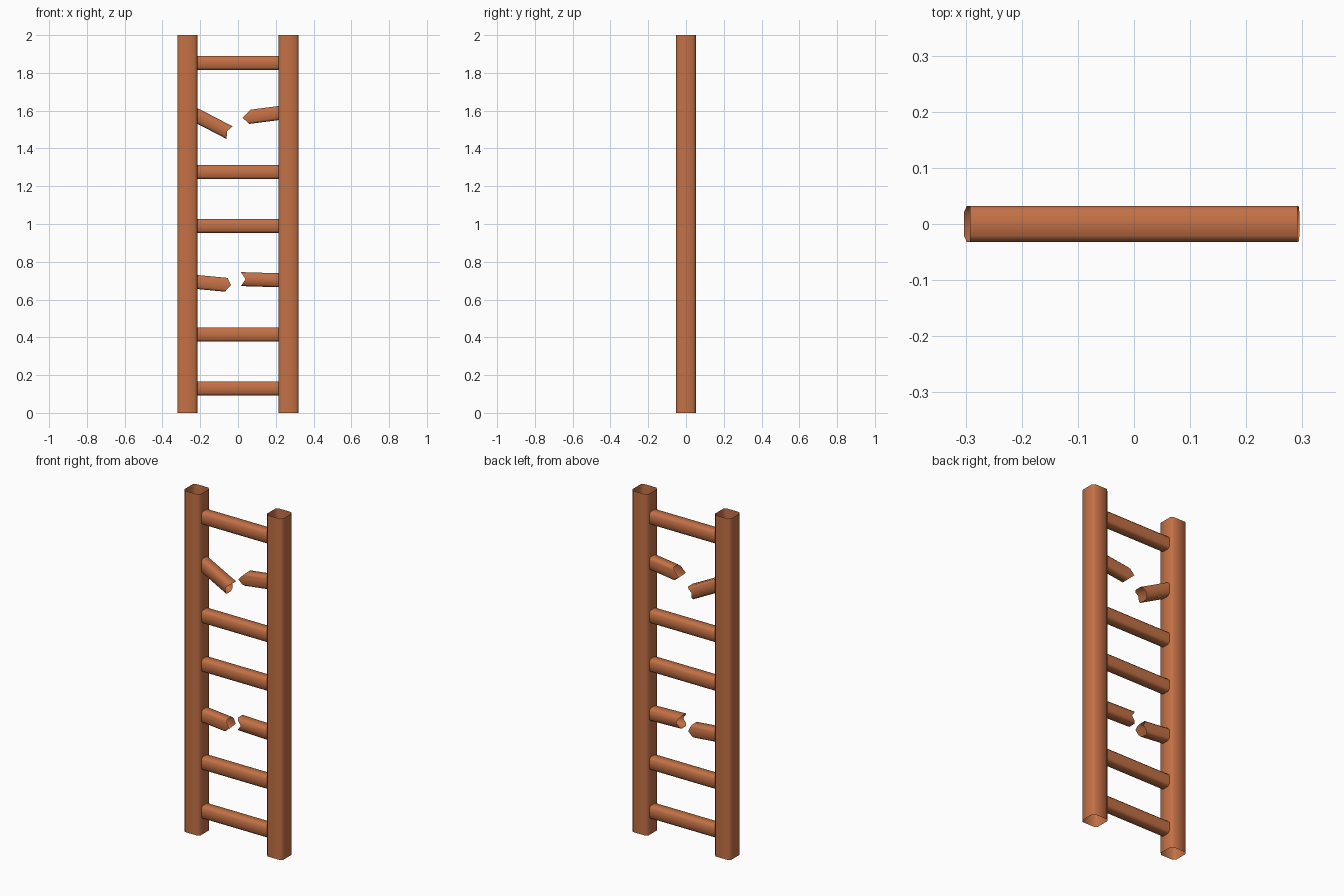
import bpy
from mathutils import Vector

if "Cube" in bpy.data.objects:
    bpy.data.objects.remove(bpy.data.objects["Cube"])

wood = bpy.data.materials.new("brown_wood")
wood.diffuse_color = (0.55, 0.165, 0.06, 1)
wood.use_nodes = True
wood.node_tree.nodes["Principled BSDF"].inputs["Base Color"].default_value = wood.diffuse_color


def section(a, b, c):
    """Chamfered rectangle with extra points halfway up both sides."""
    return [(a, 0), (a, b - c), (a - c, b), (c - a, b), (-a, b - c),
            (-a, 0), (-a, c - b), (c - a, -b), (a - c, -b), (a, c - b)]


def tube(name, start, direction, up, sec, ends):
    """Open tube; ends = length along the top, middle and bottom of the section."""
    start, d, up = Vector(start), Vector(direction).normalized(), Vector(up)
    side = Vector((0, 1, 0))
    up = (up - d * up.dot(d)).normalized()
    top, mid, low = ends
    h = max(v for _, v in sec)
    first, last = [], []
    for s, v in sec:
        p = start + side * s + up * v
        length = mid + ((top if v > 0 else low) - mid) * abs(v) / h
        first.append(p)
        last.append(p + d * length)
    n = len(sec)
    faces = [(i, (i + 1) % n, n + (i + 1) % n, n + i) for i in range(n)]
    mesh = bpy.data.meshes.new(name)
    mesh.from_pydata(first + last, [], faces)
    mesh.materials.append(wood)
    mesh.shade_smooth()
    obj = bpy.data.objects.new(name, mesh)
    bpy.context.collection.objects.link(obj)
    return obj


# Side rails: hollow, open at top and bottom
rail_sec = section(0.052, 0.053, 0.014)
for name, x in (("left_rail", -0.268), ("right_rail", 0.268)):
    tube(name, (x, 0, 0), (0, 0, 1), (1, 0, 0), rail_sec, (2, 2, 2))

# Whole rungs
rung_sec = section(0.032, 0.037, 0.011)
for i, z in enumerate((0.13, 0.415, 0.99, 1.275, 1.853)):
    tube(f"rung_{i + 1}", (-0.292, 0, z), (1, 0, 0), (0, 0, 1), rung_sec,
         (0.583, 0.583, 0.583))

# Broken rungs: start x, start z, direction, jagged end lengths
broken = {
    "upper_broken_rung_left": (-0.286, 1.609, (1, 0, -0.52), (0.271, 0.256, 0.274)),
    "upper_broken_rung_right": (0.29, 1.597, (-1, 0, -0.13), (0.222, 0.268, 0.237)),
    "lower_broken_rung_left": (-0.292, 0.70, (1, 0, -0.095), (0.2345, 0.256, 0.227)),
    "lower_broken_rung_right": (0.29, 0.70, (-1, 0, 0.03), (0.276, 0.25, 0.274)),
}
for name, (x, z, d, ends) in broken.items():
    tube(name, (x, 0, z), d, (0, 0, 1), rung_sec, ends)
